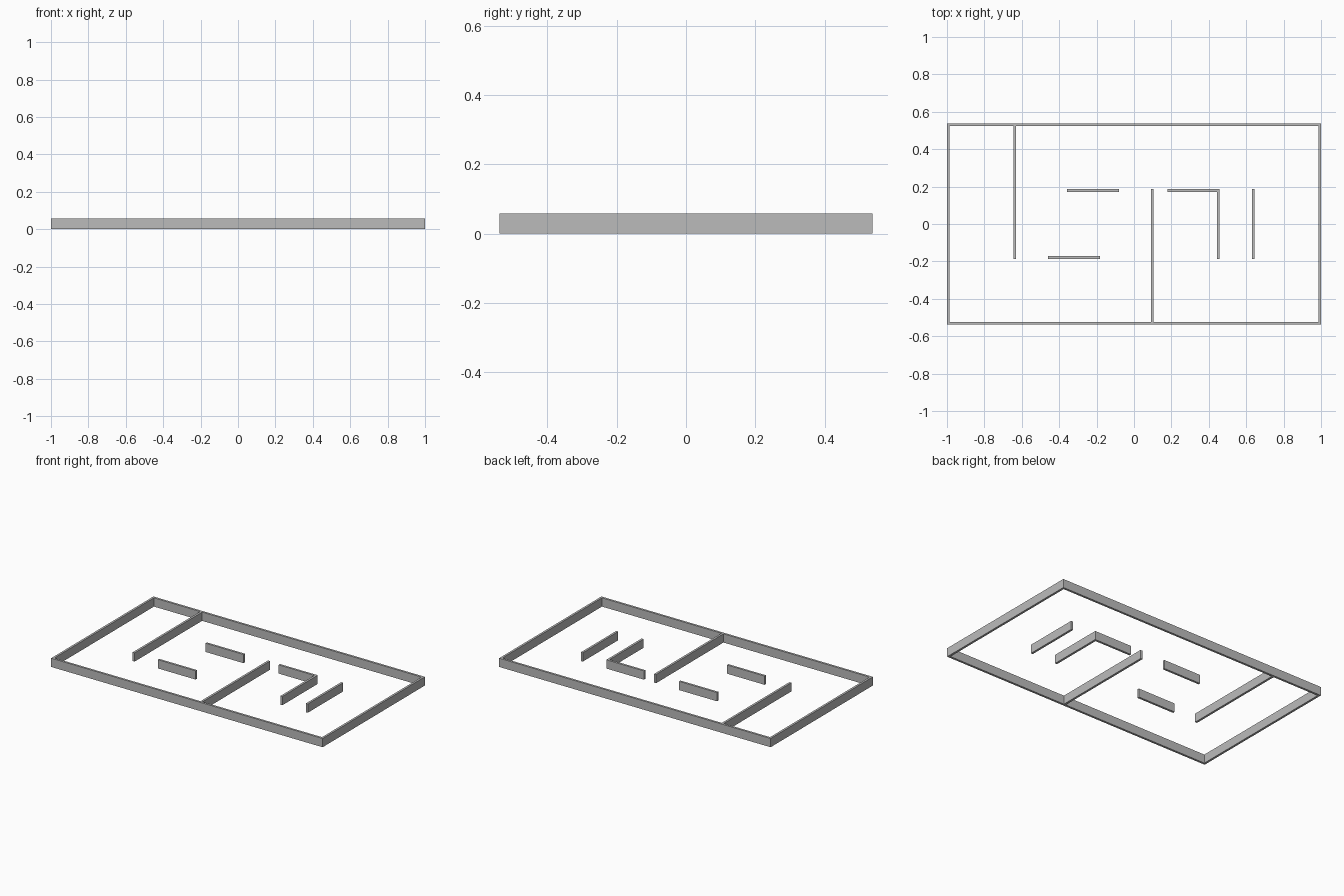
import bpy

cube = bpy.data.objects.get("Cube")
if cube:
    bpy.data.objects.remove(cube, do_unlink=True)

HEIGHT = 0.058
THICK = 0.0145
HALF_X, HALF_Y = 1.0, 0.538   # outer footprint
ROOM_Y = 0.186                # line of the inner rooms
INNER_Y = HALF_Y - THICK

# Single wall colour
wall_grey = bpy.data.materials.new("wall_grey")
wall_grey.use_nodes = True
GREY = (0.5, 0.5, 0.5, 1.0)
wall_grey.diffuse_color = GREY
wall_grey.node_tree.nodes["Principled BSDF"].inputs["Base Color"].default_value = GREY


def wall(name, x0, x1, y0, y1):
    """Box wall standing on the ground between two plan corners."""
    bpy.ops.mesh.primitive_cube_add(
        size=1, location=((x0 + x1) / 2, (y0 + y1) / 2, HEIGHT / 2))
    obj = bpy.context.object
    obj.name = name
    obj.scale = (x1 - x0, y1 - y0, HEIGHT)
    bpy.ops.object.transform_apply(location=False, rotation=False, scale=True)
    obj.data.materials.append(wall_grey)


def wall_along_x(name, x0, x1, y):
    wall(name, x0, x1, y - THICK / 2, y + THICK / 2)


def wall_along_y(name, x, y0, y1):
    wall(name, x - THICK / 2, x + THICK / 2, y0, y1)


# Outer walls
for side, label in ((-1, "front"), (1, "back")):
    wall_along_x(label + "_outer_wall", -HALF_X, HALF_X, side * (HALF_Y - THICK / 2))
for side, label in ((-1, "right"), (1, "left")):
    wall_along_y(label + "_outer_wall", side * (HALF_X - THICK / 2), -INNER_Y, INNER_Y)

# Long partitions joined to the outer walls
wall_along_y("back_partition", -0.638, -ROOM_Y, INNER_Y)
wall_along_y("front_partition", 0.098, -INNER_Y, ROOM_Y)

# Free-standing short partitions
row = ROOM_Y - THICK / 2
wall_along_x("back_short_partition", -0.358, -0.08, row)
wall_along_x("front_short_partition", -0.46, -0.182, -row)

# L-shaped corner and the wall beside it
wall_along_x("corner_partition_back", 0.179, 0.457, row)
wall_along_y("corner_partition_side", 0.457 - THICK / 2, -ROOM_Y, ROOM_Y - THICK)
wall_along_y("side_partition", 0.637, -ROOM_Y, ROOM_Y)
